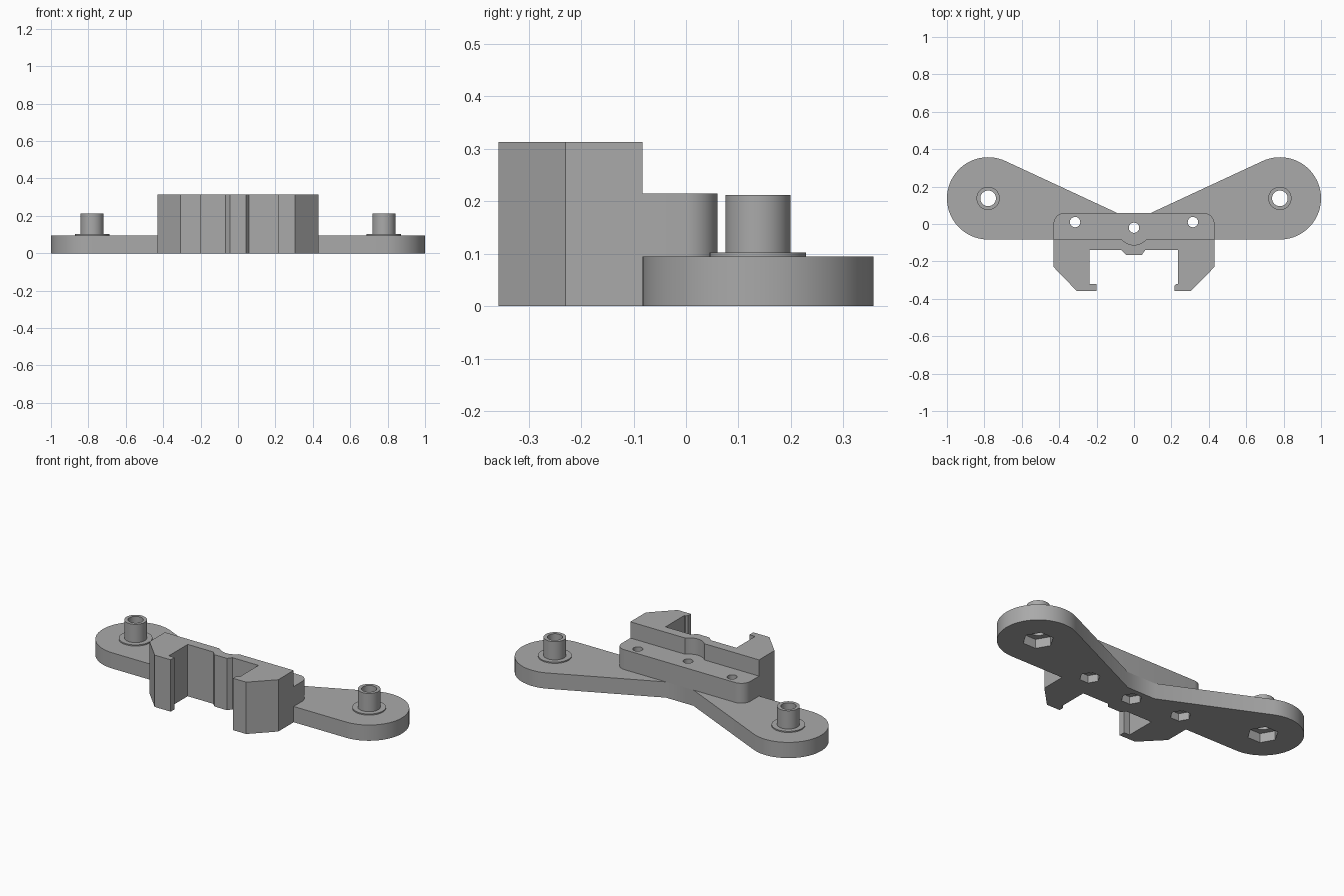
import bpy, bmesh
from math import sin, cos, radians

cube = bpy.data.objects.get("Cube")
if cube:
    bpy.data.objects.remove(cube, do_unlink=True)

GREY = (0.4, 0.4, 0.4, 1)
grey = bpy.data.materials.new("plain grey")
grey.use_nodes = True
grey.diffuse_color = GREY
grey.node_tree.nodes["Principled BSDF"].inputs["Base Color"].default_value = GREY


def arc(cx, cy, r, start, end, steps):
    angles = [radians(start + (end - start) * i / steps) for i in range(steps + 1)]
    return [(cx + r * cos(a), cy + r * sin(a)) for a in angles]


def mirrored(half):
    """Close a counter-clockwise right-hand outline with its left-hand twin."""
    return half + [(-x, y) for x, y in reversed(half)]


def extrude(name, outline, z0, z1):
    bm = bmesh.new()
    base = bm.faces.new([bm.verts.new((x, y, z0)) for x, y in outline])
    top = bmesh.ops.extrude_face_region(bm, geom=[base])["geom"]
    verts = [v for v in top if isinstance(v, bmesh.types.BMVert)]
    bmesh.ops.translate(bm, vec=(0, 0, z1 - z0), verts=verts)
    bmesh.ops.recalc_face_normals(bm, faces=bm.faces)
    mesh = bpy.data.meshes.new(name)
    bm.to_mesh(mesh)
    bm.free()
    mesh.materials.append(grey)
    obj = bpy.data.objects.new(name, mesh)
    bpy.context.collection.objects.link(obj)
    return obj


def disc(name, x, y, r, z0, z1, sides=48):
    return extrude(name, arc(x, y, r, 0, 360, sides)[:-1], z0, z1)


def cut(obj, cutter):
    mod = obj.modifiers.new("cut", "BOOLEAN")
    mod.operation, mod.solver, mod.object = "DIFFERENCE", "EXACT", cutter
    bpy.context.view_layer.objects.active = obj
    bpy.ops.object.modifier_apply(modifier=mod.name)


# Main dimensions
ARM_X, ARM_Y, ARM_R = 0.78, 0.137, 0.22
FRONT, BACK = -0.083, 0.06
ARM_TOP, BAR_TOP, CLAMP_TOP = 0.095, 0.215, 0.313
POST_TOP = 0.212

# Both swept arms in one plate
arms = extrude("arm_plate", mirrored(
    arc(ARM_X, ARM_Y, ARM_R, -90, 115, 40) + [(0.092, BACK)]), 0, ARM_TOP)

# Bar with rounded rear corners
bar = extrude("screw_bar", mirrored(
    [(0.43, FRONT)] + arc(0.37, 0, 0.06, 0, 90, 10)), ARM_TOP, BAR_TOP)

# Tall clamp with slightly different jaws and a small centre rib
clamp = extrude("rail_clamp", [
    (-0.43, FRONT), (-0.43, -0.23), (-0.307, -0.357), (-0.2, -0.357),
    (-0.2, -0.32), (-0.238, -0.32), (-0.238, -0.14), (-0.067, -0.14),
    (-0.042, -0.165), (0.042, -0.165), (0.06, -0.14), (0.235, -0.14),
    (0.235, -0.32), (0.226, -0.32), (0.217, -0.33), (0.217, -0.357),
    (0.305, -0.357), (0.43, -0.23), (0.43, FRONT)], 0, CLAMP_TOP)

# Screwdriver clearance in the clamp's rear wall
helpers = [disc("clearance_cutter", 0, -0.025, 0.087, BAR_TOP, 0.4)]
cut(clamp, helpers[0])

parts = [arms, bar, clamp]

# Three screw holes with hexagonal nut pockets underneath
for x, y in ((-0.315, 0.01), (0, -0.02), (0.315, 0.01)):
    hole = disc("screw_cutter", x, y, 0.028, -0.1, 0.4, 16)
    pocket = disc("nut_cutter", x, y, 0.057, -0.1, 0.045, 6)
    cut(arms, hole)
    cut(arms, pocket)
    cut(bar, hole)
    helpers += [hole, pocket]

# Hollow posts on collars at the arm ends
for side, x in (("right", -ARM_X), ("left", ARM_X)):
    collar = disc(side + "_collar", x, ARM_Y, 0.092, ARM_TOP, 0.102)
    post = disc(side + "_post", x, ARM_Y, 0.062, 0.102, POST_TOP)
    hole = disc("post_cutter", x, ARM_Y, 0.042, -0.1, 0.4, 32)
    pocket = disc("bolt_cutter", x, ARM_Y, 0.085, -0.1, 0.055, 6)
    for part in (arms, collar, post):
        cut(part, hole)
    cut(arms, pocket)
    helpers += [hole, pocket]
    parts += [collar, post]

for helper in helpers:
    bpy.data.objects.remove(helper, do_unlink=True)

# Smooth the round walls, keep corners crisp
bpy.ops.object.select_all(action="DESELECT")
for part in parts:
    part.select_set(True)
bpy.context.view_layer.objects.active = arms
bpy.ops.object.shade_smooth_by_angle(angle=radians(30))
